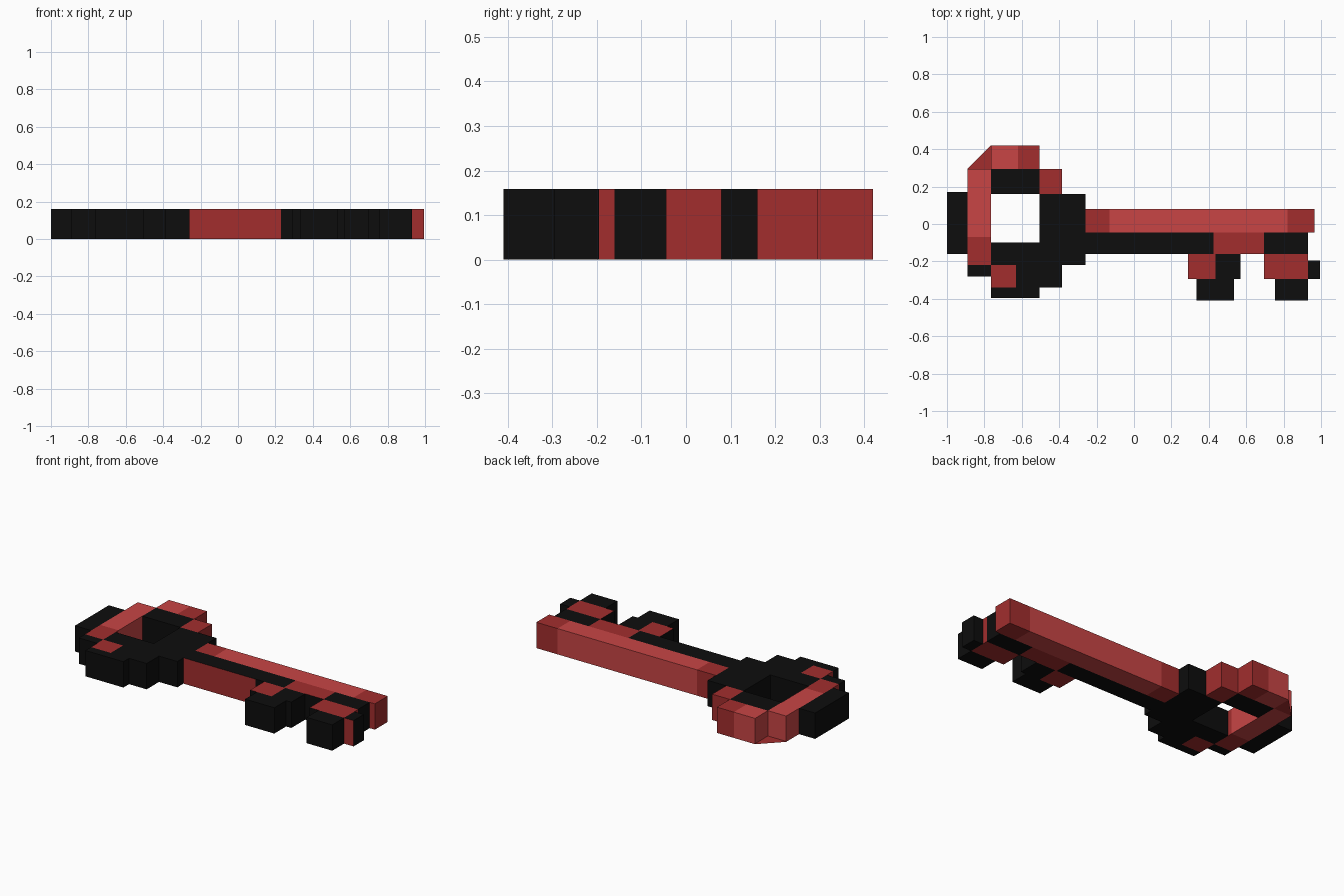
import bpy, bmesh

if "Cube" in bpy.data.objects:
    bpy.data.objects.remove(bpy.data.objects["Cube"])

HEIGHT = 0.159


def material(name, rgb):
    m = bpy.data.materials.new(name)
    m.diffuse_color = (*rgb, 1)
    m.use_nodes = True
    m.node_tree.nodes["Principled BSDF"].inputs["Base Color"].default_value = m.diffuse_color
    return m


BLACK, DARK, BRIGHT = 0, 1, 2
MATS = [material("black", (0.004, 0.004, 0.004)),
        material("dark red", (0.36, 0.027, 0.027)),
        material("bright red", (0.58, 0.06, 0.06))]

# Each block: x0, x1, y0, y1, colour
PARTS = {
    "key_bow": [
        (-1.0, -0.89, -0.16, 0.17, BLACK),
        (-0.89, -0.765, -0.28, -0.22, BLACK),
        (-0.89, -0.765, -0.22, -0.07, DARK),
        (-0.89, -0.765, -0.07, 0.295, BRIGHT),
        (-0.765, -0.62, 0.295, 0.42, BRIGHT),
        (-0.62, -0.505, 0.295, 0.42, DARK),
        (-0.765, -0.505, 0.16, 0.295, BLACK),
        (-0.505, -0.385, 0.16, 0.295, DARK),
        (-0.765, -0.63, -0.34, -0.22, DARK),
        (-0.765, -0.63, -0.22, -0.10, BLACK),
        (-0.765, -0.63, -0.395, -0.34, BLACK),
        (-0.63, -0.505, -0.395, -0.10, BLACK),
        (-0.505, -0.385, -0.34, 0.16, BLACK),
        (-0.385, -0.26, -0.22, 0.16, BLACK),
    ],
    "key_shaft": [
        (-0.26, -0.13, -0.045, 0.08, DARK),
        (-0.13, 0.82, -0.045, 0.08, BRIGHT),
        (0.82, 0.965, -0.045, 0.08, DARK),
        (-0.26, 0.23, -0.16, -0.045, BLACK),
        (0.23, 0.425, -0.16, -0.045, BLACK),
        (0.425, 0.695, -0.16, -0.045, DARK),
        (0.695, 0.93, -0.16, -0.045, BLACK),
    ],
    "key_teeth": [
        (0.29, 0.435, -0.295, -0.16, DARK),
        (0.435, 0.57, -0.295, -0.16, BLACK),
        (0.335, 0.535, -0.41, -0.295, BLACK),
        (0.695, 0.93, -0.295, -0.16, DARK),
        (0.93, 0.995, -0.295, -0.195, BLACK),
        (0.755, 0.93, -0.41, -0.295, BLACK),
    ],
}
ALL = [b for blocks in PARTS.values() for b in blocks]
XS = sorted({v for b in ALL for v in b[:2]})
YS = sorted({v for b in ALL for v in b[2:4]})


def colour_at(blocks, i, j):
    """Colour of grid cell (i, j), or None where it is empty."""
    if not (0 <= i < len(XS) - 1 and 0 <= j < len(YS) - 1):
        return None
    x, y = (XS[i] + XS[i + 1]) / 2, (YS[j] + YS[j + 1]) / 2
    for x0, x1, y0, y1, c in blocks:
        if x0 < x < x1 and y0 < y < y1:
            return c
    return None


def wall_colour(c, x, y, di, dj):
    """Front walls and left tooth walls are black, apart from two red panels."""
    if dj < 0:
        red = (-0.26 < x < 0.23 and y < -0.1) or x > 0.93
        return DARK if red else BLACK
    if di < 0 and x > 0:
        return BLACK
    return c


def build(name, blocks):
    bm = bmesh.new()

    def quad(points, c):
        bm.faces.new([bm.verts.new(p) for p in points]).material_index = c

    for i in range(len(XS) - 1):
        for j in range(len(YS) - 1):
            c = colour_at(blocks, i, j)
            if c is None:
                continue
            ring = [(XS[i], YS[j]), (XS[i + 1], YS[j]),
                    (XS[i + 1], YS[j + 1]), (XS[i], YS[j + 1])]
            quad([(*p, HEIGHT) for p in ring], c)
            quad([(*p, 0) for p in reversed(ring)], c)
            # Walls only where the key ends
            for k, (di, dj) in enumerate([(0, -1), (1, 0), (0, 1), (-1, 0)]):
                if colour_at(ALL, i + di, j + dj) is None:
                    a, b = ring[k], ring[(k + 1) % 4]
                    w = wall_colour(c, (a[0] + b[0]) / 2, (a[1] + b[1]) / 2, di, dj)
                    quad([(*a, 0), (*b, 0), (*b, HEIGHT), (*a, HEIGHT)], w)
    # Thin triangular web in the notch at the bow's back left corner
    if name == "key_bow":
        tri = [(-0.89, 0.295), (-0.765, 0.295), (-0.765, 0.42)]
        quad([(*p, 0.003) for p in tri], DARK)
        quad([(*p, 0) for p in reversed(tri)], DARK)
    bmesh.ops.remove_doubles(bm, verts=bm.verts, dist=0.0005)
    mesh = bpy.data.meshes.new(name)
    bm.to_mesh(mesh)
    bm.free()
    for m in MATS:
        mesh.materials.append(m)
    bpy.context.collection.objects.link(bpy.data.objects.new(name, mesh))


for part, part_blocks in PARTS.items():
    build(part, part_blocks)
